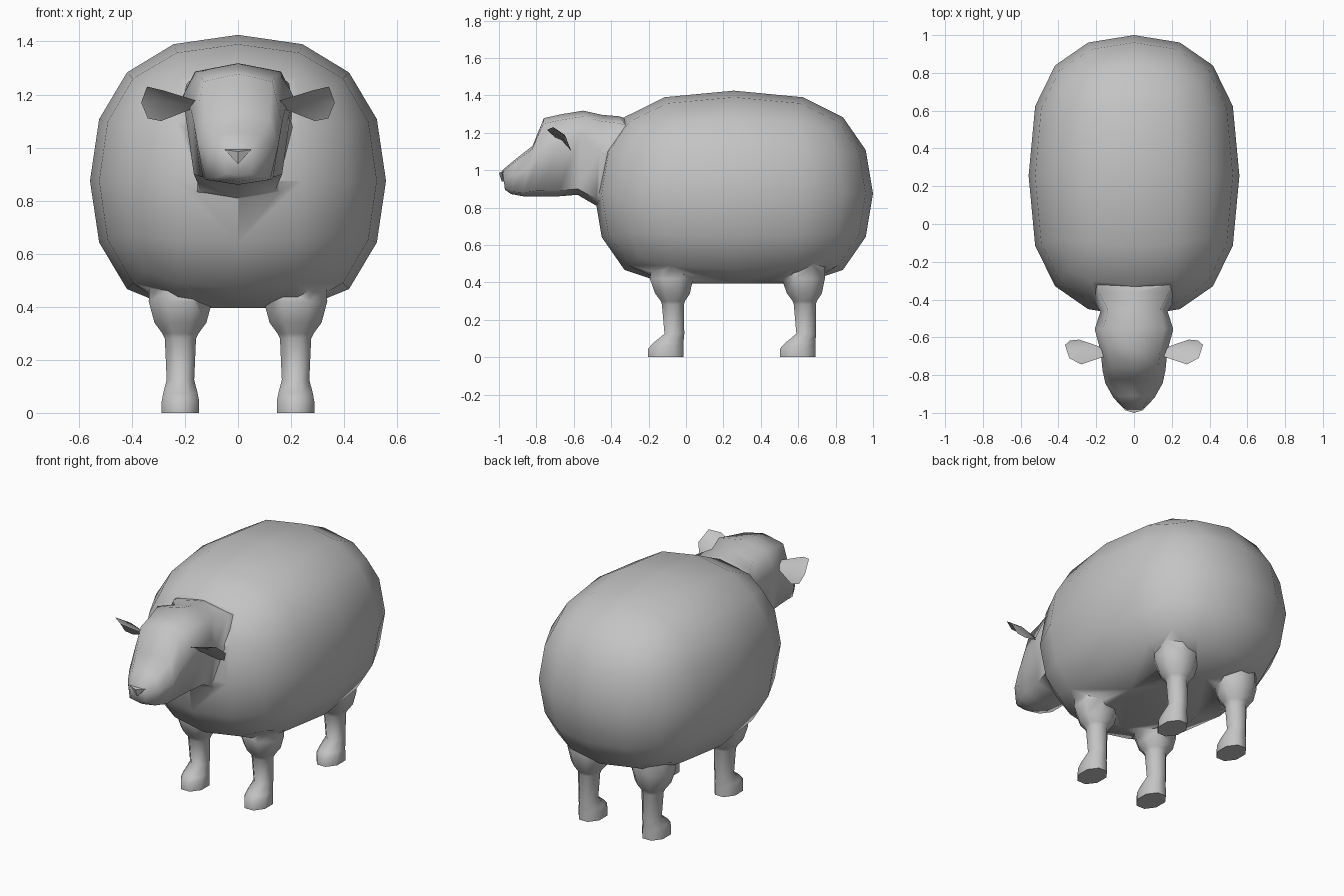
import bpy, bmesh, math
from mathutils import Vector

if "Cube" in bpy.data.objects:
    bpy.data.objects.remove(bpy.data.objects["Cube"])

grey = bpy.data.materials.new("plain grey")
grey.diffuse_color = (0.55, 0.55, 0.55, 1)
grey.use_nodes = True
grey.node_tree.nodes["Principled BSDF"].inputs["Base Color"].default_value = grey.diffuse_color


def smooth(ob, angle):
    bpy.ops.object.select_all(action='DESELECT')
    ob.select_set(True)
    bpy.context.view_layer.objects.active = ob
    bpy.ops.object.shade_smooth_by_angle(angle=math.radians(angle))


def finish(bm, name, angle=70):
    bmesh.ops.recalc_face_normals(bm, faces=bm.faces)
    me = bpy.data.meshes.new(name)
    bm.to_mesh(me)
    bm.free()
    ob = bpy.data.objects.new(name, me)
    bpy.context.collection.objects.link(ob)
    me.materials.append(grey)
    smooth(ob, angle)
    return ob


def loft(rings, name):
    bm = bmesh.new()
    rows = [[bm.verts.new(p) for p in r] for r in rings]
    n = len(rows[0])
    for a, b in zip(rows, rows[1:]):
        for i in range(n):
            j = (i + 1) % n
            bm.faces.new((a[i], a[j], b[j], b[i]))
    bm.faces.new(rows[0])
    bm.faces.new(rows[-1])
    return finish(bm, name)


def fuller(t, e):
    return math.copysign(abs(t) ** e, t) if abs(t) > 1e-5 else 0


# Body: rounded cube, made slightly boxier, with a flattened belly
bpy.ops.mesh.primitive_cube_add(size=2)
cube = bpy.context.object
sub = cube.modifiers.new("round", 'SUBSURF')
sub.levels = 2
bpy.ops.object.modifier_apply(modifier=sub.name)
bm = bmesh.new()
bm.from_mesh(cube.data)
bpy.data.objects.remove(cube)
r = max(v.co.x for v in bm.verts)
for v in bm.verts:
    p = v.co / r
    v.co = (fuller(p.x, .9) * .558, .255 + fuller(p.y, .76) * .745,
            max(.875 + fuller(p.z, .93) * .55, .395))
body = finish(bm, "body")

# Neck and head: slanted eight-sided rings from inside the chest to the muzzle
head = [  # y top, z top, y bottom, z bottom, half width, height of widest point
    (-.12, 1.22, -.22, .80, .30, .0),
    (-.36, 1.288, -.40, .76, .235, .1),
    (-.45, 1.296, -.48, .81, .178, .2),
    (-.55, 1.318, -.58, .868, .208, .45),
    (-.66, 1.30, -.68, .86, .178, .3),
    (-.76, 1.278, -.80, .86, .166, .1),
    (-.82, 1.13, -.87, .86, .152, .1),
    (-.91, 1.06, -.935, .872, .108, .1),
    (-.982, 1.0, -.968, .895, .055, .1)]
rings = []
for yt, zt, yb, zb, w, m in head:
    top, bot = Vector((0, yt, zt)), Vector((0, yb, zb))
    half = [(0, 1), (.78, .86), (1, m), (.8, -.86), (0, -1)]
    shape = half + [(-x, h) for x, h in half[3:0:-1]]
    rings.append([bot.lerp(top, (h + 1) / 2) + Vector((x * w, 0, 0)) for x, h in shape])
parts = [loft(rings, "head_and_neck")]

# Legs: eight-sided rings from hoof to thigh
leg = [  # z, y centre, half width x, half depth y
    (0, -.108, .072, .097), (.045, -.108, .072, .097), (.075, -.095, .066, .083),
    (.125, -.062, .053, .054), (.28, -.07, .06, .06), (.30, -.07, .07, .066),
    (.34, -.072, .1, .095), (.42, -.078, .122, .118), (.52, -.07, .12, .11)]
for dy, label in ((0, "front"), (.705, "hind")):
    for side, hand in ((1, "right"), (-1, "left")):
        rings = []
        for z, y, rx, ry in leg:
            rings.append([(side * .217 + 1.06 * rx * math.cos(a), y + dy + 1.06 * ry * math.sin(a), z)
                          for a in [math.pi / 8 + k * math.pi / 4 for k in range(8)]])
        parts.append(loft(rings, label + "_leg_" + hand))

# Weld head and legs into the body as one continuous skin
for part in parts:
    mod = body.modifiers.new("weld", 'BOOLEAN')
    mod.operation = 'UNION'
    mod.solver = 'EXACT'
    mod.object = part
    bpy.context.view_layer.objects.active = body
    bpy.ops.object.modifier_apply(modifier=mod.name)
    bpy.data.objects.remove(part)
body.name = "body_head_and_legs"
smooth(body, 75)

# Nose: small triangular plate at the tip of the muzzle
bm = bmesh.new()
tri = [(-.05, .992), (.05, .992), (0, .938)]
back = [bm.verts.new((x, -.965, z)) for x, z in tri]
front = [bm.verts.new((x, -.985, z)) for x, z in tri]
tip = bm.verts.new((0, -1.0, .985))
for i in range(3):
    j = (i + 1) % 3
    bm.faces.new((back[i], back[j], front[j], front[i]))
    bm.faces.new((front[i], front[j], tip))
bm.faces.new(back)
finish(bm, "nose", 30)

# Ears: thin, slightly cupped leaves, one per side
leaf = [(.15, -.70, 1.175), (.28, -.743, 1.215), (.343, -.71, 1.23), (.365, -.64, 1.17),
        (.34, -.617, 1.11), (.29, -.612, 1.10), (.15, -.66, 1.155)]
for side, label in ((1, "right"), (-1, "left")):
    bm = bmesh.new()
    outer = [bm.verts.new((side * x, y, z)) for x, y, z in leaf]
    hollow = bm.verts.new((side * .28, -.665, 1.175))
    shell = bm.verts.new((side * .28, -.650, 1.19))
    for i in range(7):
        j = (i + 1) % 7
        bm.faces.new((outer[i], outer[j], hollow))
        bm.faces.new((outer[j], outer[i], shell))
    finish(bm, "ear_" + label, 50)
